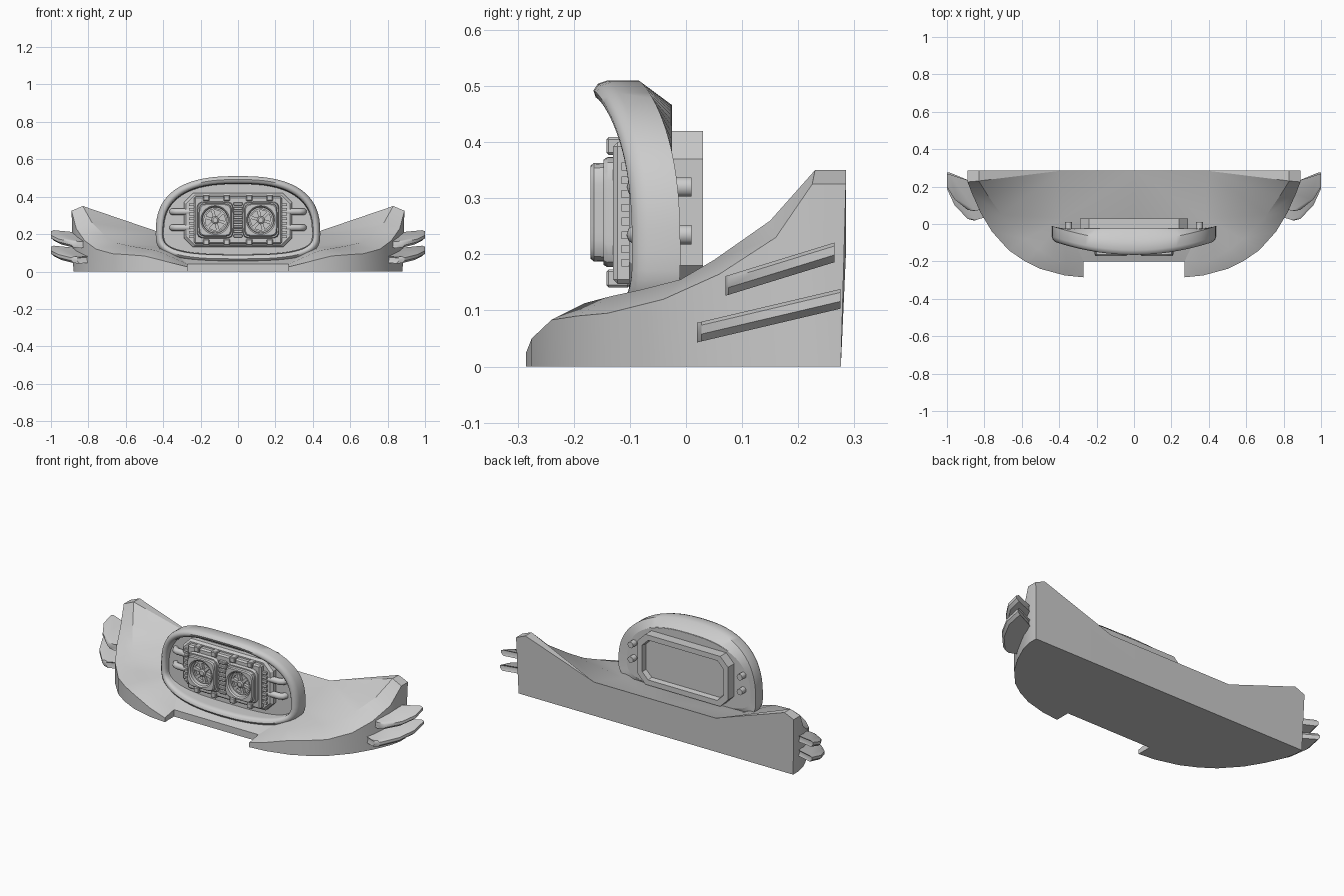
import bpy, bmesh, math
from mathutils import Matrix

if "Cube" in bpy.data.objects:
    bpy.data.objects.remove(bpy.data.objects["Cube"])

grey = bpy.data.materials.new("plain grey")
grey.diffuse_color = (0.6, 0.6, 0.6, 1)
grey.use_nodes = True
grey.node_tree.nodes["Principled BSDF"].inputs["Base Color"].default_value = grey.diffuse_color


def finish(name, bm, angle=30):
    bmesh.ops.recalc_face_normals(bm, faces=bm.faces[:])
    me = bpy.data.meshes.new(name)
    bm.to_mesh(me)
    bm.free()
    me.materials.append(grey)
    me.shade_smooth()
    me.set_sharp_from_angle(angle=math.radians(angle))
    ob = bpy.data.objects.new(name, me)
    bpy.context.collection.objects.link(ob)
    return ob


def loft(name, sections, caps=True, loop=False, angle=30):
    """Skin a list of closed point loops."""
    bm = bmesh.new()
    rows = [[bm.verts.new(p) for p in s] for s in sections]
    n = len(rows[0])
    pairs = list(zip(rows, rows[1:])) + ([(rows[-1], rows[0])] if loop else [])
    for a, b in pairs:
        for i in range(n):
            j = (i + 1) % n
            bm.faces.new((a[i], a[j], b[j], b[i]))
    if caps:
        bm.faces.new(rows[0])
        bm.faces.new(rows[-1])
    return finish(name, bm, angle)


def box(name, x, y, z, bevel=0.0):
    """Box from (min, max) ranges."""
    bm = bmesh.new()
    bmesh.ops.create_cube(bm, size=1)
    for v in bm.verts:
        v.co = [r[0] + (c + 0.5) * (r[1] - r[0]) for c, r in zip(v.co, (x, y, z))]
    if bevel:
        bmesh.ops.bevel(bm, geom=bm.edges[:], offset=bevel, segments=1, affect='EDGES')
    return finish(name, bm)


# Base: wall foot, wall top and inner rim at stations round one half
stations = [
    ((.89, .285, .325), (.83, .285, .35)), ((.89, .225, .325), (.83, .23, .35)),
    ((.865, .16, .23), (.78, .15, .26)), ((.82, .06, .165), (.71, .05, .19)),
    ((.76, -.04, .12), (.66, -.01, .155)), ((.67, -.14, .095), (.58, -.08, .137)),
    ((.59, -.195, .09), (.51, -.135, .125)), ((.5, -.24, .083), (.44, -.18, .113)),
    ((.37, -.275, .05), (.36, -.21, .08)), ((.27, -.285, .025), (.27, -.2, .04))]
bm = bmesh.new()
V = bm.verts.new
foot = [V((min(x, .88), min(y, .276), 0)) for (x, y, z), _ in stations]
low = [V(a) for a, _ in stations]
up = [V(b) for _, b in stations]
notch, mid_f, mid_b = V((.27, -.2, 0)), V((0, -.2, 0)), V((0, .276, 0))
c0, c1, c2 = V((0, -.2, .04)), V((0, .03, .125)), V((0, .285, .2))
dip, back = V((.38, .03, .13)), V((.39, .285, .2))
F = bm.faces.new
for i in range(len(stations) - 1):
    F((foot[i], foot[i + 1], low[i + 1], low[i]))
    F((low[i], low[i + 1], up[i + 1], up[i]))
    F((up[i], up[i + 1], back if i < 3 else dip))
F((back, up[3], dip))
F((up[-1], c0, c1, dip))
F((dip, c1, c2, back))
F((foot[-1], notch, up[-1], low[-1]))
F((notch, mid_f, c0, up[-1]))
F((foot[0], low[0], up[0], back, c2, mid_b))
F(foot + [notch, mid_f, mid_b])
bmesh.ops.mirror(bm, geom=bm.verts[:] + bm.edges[:] + bm.faces[:],
                 matrix=Matrix.Identity(4), merge_dist=.001, axis='X')
bmesh.ops.remove_doubles(bm, verts=bm.verts[:], dist=.0005)
finish("base_body", bm, 22)

# Side fins: swept-back blades, two per side
plan = [(.78, .1), (.86, 0), (.89, .03), (.96, .32), (1, .66), (1, 1), (.9, .84), (.8, .6)]
for side in (-1, 1):
    for name, y0, y1, z0, z1 in (("upper_fin", .07, .265, .143, .203),
                                 ("lower_fin", .02, .275, .06, .12)):
        secs = []
        for h, k in ((-.017, .985), (-.004, 1), (.012, 1), (.018, .985)):
            secs.append([(side * x * k, y0 + t * (y1 - y0), z0 + t * (z1 - z0) + h)
                         for x, t in plan])
        loft(name, secs)


# Face surround: bowed oval hoop with a rolled lip
def oval(inset, n=72):
    pts = []
    for i in range(n):
        t = 2 * math.pi * i / n
        c, s = math.cos(t), math.sin(t)
        e = 2.6 if s >= 0 else 3
        h = (.31 if s >= 0 else .15) - inset
        pts.append((math.copysign(abs(c) ** (2 / e), c) * (.44 - inset),
                    .2 + math.copysign(abs(s) ** (2 / e), s) * h))
    return pts


def hoop_section(inset, depth):
    return [(x, -.165 + .075 * (x / .44) ** 2 + depth, z) for x, z in oval(inset)]


lip = [(0, .08), (0, .025), (.006, .008), (.018, 0), (.03, .004),
       (.038, .014), (.04, .03), (.04, .075)]
hoop = [hoop_section(i, d) for i, d in lip]
hoop.append([(x, -.025, z) for x, z in oval(.044)])
loft("face_surround", hoop, caps=False, loop=True, angle=50)
loft("back_panel", [[(x, y, z) for x, z in oval(.042)] for y in (-.065, -.026)])


# Housing: octagonal case through the panel, with a recess at the back
def octagon(inset, y):
    w, h, c = .29 - inset, .145 - inset, .05 - inset * .4
    q = [(w, h - c), (w - c, h), (c - w, h), (-w, h - c),
         (-w, c - h), (c - w, -h), (w - c, -h), (w, c - h)]
    return [(x, y, .275 + z) for x, z in q]


loft("housing", [octagon(*p) for p in
                 ((.035, 0), (.03, .03), (0, .03), (0, -.09), (.012, -.102))])
box("front_plate", (-.235, .235), (-.13, -.09), (.147, .4), .008)

# Side teeth, top and bottom tabs, centre bellows
for side in (-1, 1):
    for i in range(8):
        z = .185 + i * .0245
        box("side_tooth", sorted((side * .225, side * .262)), (-.115, -.095),
            (z - .007, z + .007))
    for x in (-.17, -.06, .06, .17):
        z = .275 + side * .118
        box("edge_tab", (x - .017, x + .017), (-.142, -.1), (z - .016, z + .016), .004)
for i in range(8):
    z = .19 + i * .0245
    box("bellows_rib", (-.024, .024), (-.147, -.12), (z - .008, z + .008), .003)


# Twin lenses: stepped rounded-square frame with a round well
def superloop(cx, r, y, e, n=48):
    pts = []
    for i in range(n):
        t = 2 * math.pi * i / n
        c, s = math.cos(t), math.sin(t)
        k = r / (abs(c) ** e + abs(s) ** e) ** (1 / e)
        pts.append((cx + c * k, y, .275 + s * k))
    return pts


for cx in (-.122, .122):
    loft("lens_frame", [superloop(cx, *s) for s in (
        (.098, -.11, 7), (.098, -.14, 7), (.094, -.147, 7), (.088, -.147, 7),
        (.088, -.164, 6), (.083, -.17, 6), (.077, -.17, 2), (.07, -.163, 2),
        (.068, -.135, 2))])
    loft("lens_hub", [superloop(cx, *s) for s in (
        (.02, -.13, 2), (.02, -.155, 2), (.013, -.16, 2))])
    loft("lens_inner_ring", [superloop(cx, *s) for s in (
        (.062, -.13, 2), (.062, -.15, 2), (.053, -.15, 2), (.053, -.13, 2))],
        caps=False, loop=True)
    for k in range(6):
        bm = bmesh.new()
        bmesh.ops.create_cube(bm, size=1, matrix=Matrix.Translation((cx, -.142, .275))
                              @ Matrix.Rotation(k * math.pi / 3 + .26, 4, 'Y')
                              @ Matrix.Translation((.036, 0, 0))
                              @ Matrix.Diagonal((.042, .02, .016, 1)))
        finish("lens_spoke", bm)

# Pipes: leave the housing sideways and bend back through the panel
for side in (-1, 1):
    for z in (.32, .235):
        cu = bpy.data.curves.new("pipe", 'CURVE')
        cu.dimensions = '3D'
        cu.bevel_depth = .018
        cu.bevel_resolution = 3
        cu.use_fill_caps = True
        path = [(.25, -.088), (.325, -.088), (.342, -.081), (.35, -.065), (.35, .01)]
        sp = cu.splines.new('POLY')
        sp.points.add(len(path) - 1)
        for p, (x, y) in zip(sp.points, path):
            p.co = (side * x, y, z, 1)
        sp.use_smooth = True
        cu.materials.append(grey)
        bpy.context.collection.objects.link(bpy.data.objects.new("pipe", cu))
